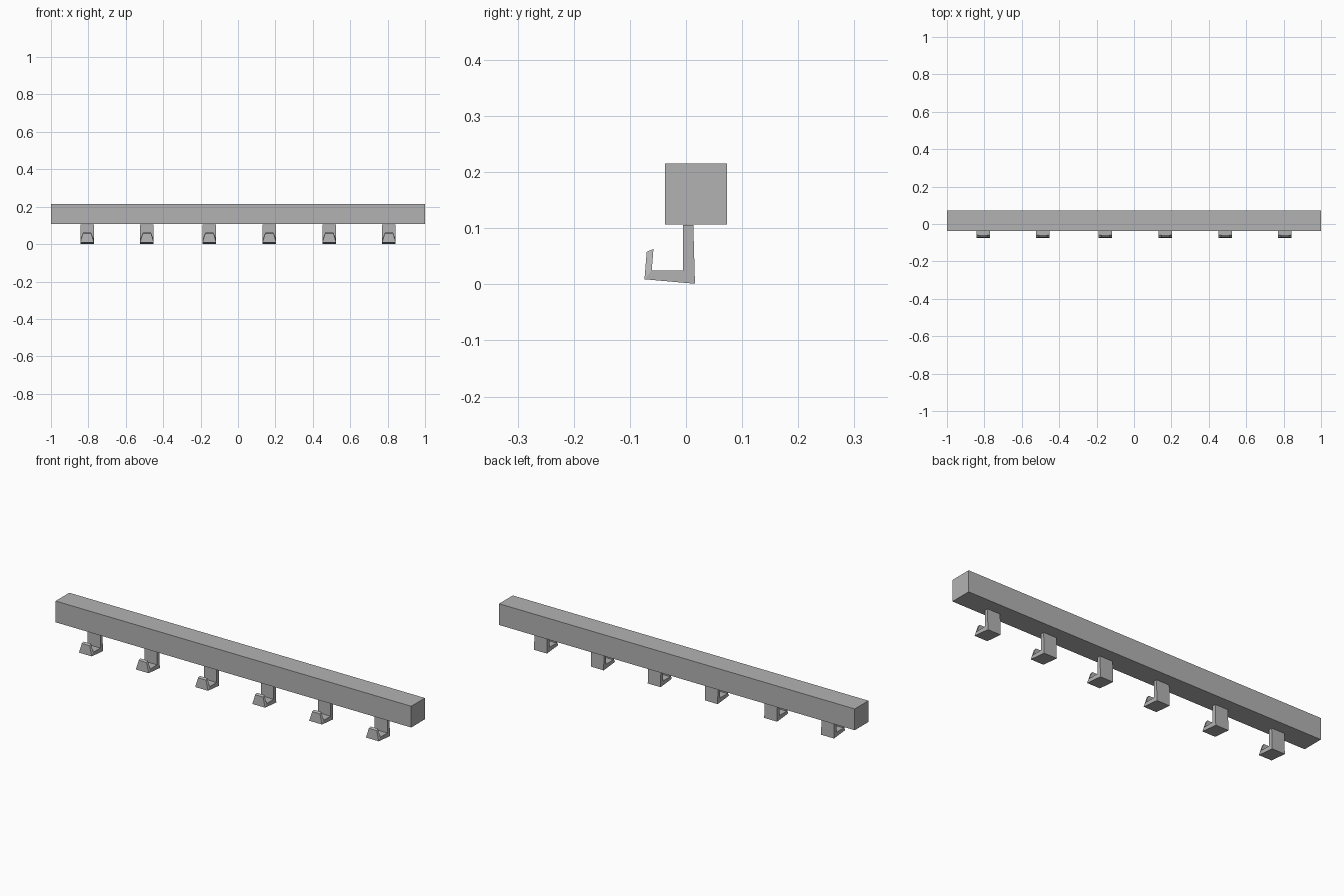
import bpy, bmesh

cube = bpy.data.objects.get("Cube")
if cube:
    bpy.data.objects.remove(cube, do_unlink=True)

grey = bpy.data.materials.new("plain grey")
grey.use_nodes = True
colour = (0.45, 0.45, 0.45, 1)
grey.diffuse_color = colour
grey.node_tree.nodes["Principled BSDF"].inputs["Base Color"].default_value = colour


def add_object(name, bm):
    bmesh.ops.recalc_face_normals(bm, faces=bm.faces)
    mesh = bpy.data.meshes.new(name)
    bm.to_mesh(mesh)
    bm.free()
    mesh.materials.append(grey)
    obj = bpy.data.objects.new(name, mesh)
    bpy.context.collection.objects.link(obj)
    return obj


# Long square rail
bm = bmesh.new()
bmesh.ops.create_cube(bm, size=1)
bmesh.ops.scale(bm, vec=(2, 0.11, 0.108), verts=bm.verts)
bmesh.ops.translate(bm, vec=(0, 0.018, 0.161), verts=bm.verts)
add_object("rail", bm)

# Hook outline as (y, z, half width); the two lip tip points are narrower
HALF = 0.036
outline = [(-0.061, 0.026, HALF), (-0.058, 0.064, 0.021), (-0.07, 0.059, 0.022),
           (-0.074, 0.01, HALF), (0.016, 0.002, HALF), (0.013, 0.107, HALF),
           (-0.005, 0.107, HALF), (-0.005, 0.026, HALF)]
# Flat side faces: tapered lip, floor and upright
side_faces = [(0, 1, 2, 3), (0, 3, 4, 7), (4, 5, 6, 7)]


def add_hook(name, x):
    bm = bmesh.new()
    left, right = ([bm.verts.new((x + s * w, y, z)) for y, z, w in outline]
                   for s in (1, -1))
    for i in range(len(outline)):
        j = (i + 1) % len(outline)
        bm.faces.new((left[i], left[j], right[j], right[i]))
    for side in (left, right):
        for ids in side_faces:
            bm.faces.new([side[i] for i in ids])
    # Merge the coplanar floor and upright sides
    bmesh.ops.dissolve_limit(bm, angle_limit=0.01, verts=bm.verts, edges=bm.edges)
    bmesh.ops.translate(bm, vec=(0, 0, -0.001), verts=bm.verts)
    return add_object(name, bm)


# Row of six hooks under the rail
for n, x in enumerate((-0.807, -0.487, -0.153, 0.168, 0.488, 0.807), 1):
    add_hook(f"hook_{n}", x)
